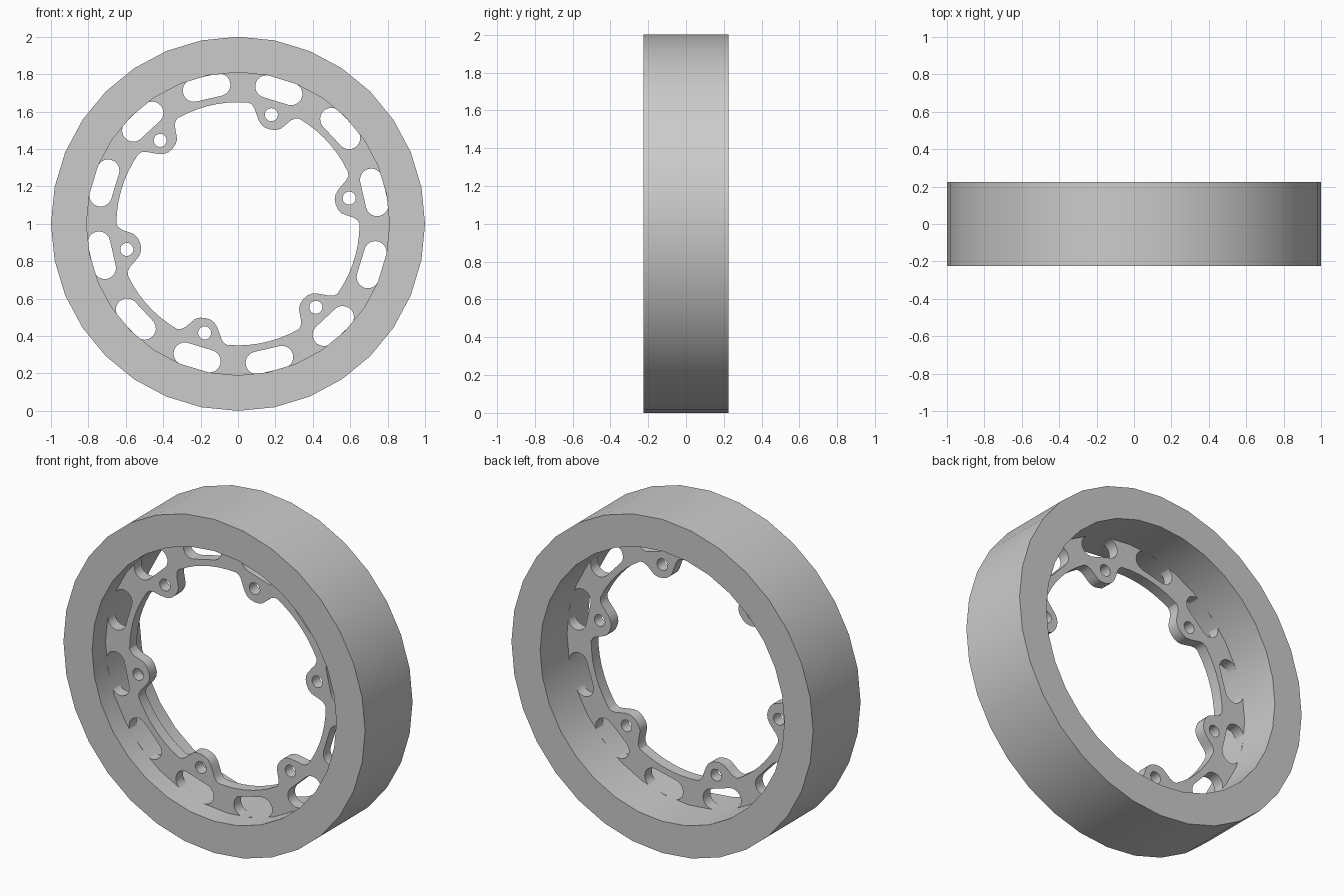
import bpy, bmesh, math

HALF_WIDTH = 0.225
CENTRE_Z = 1.0

cube = bpy.data.objects.get("Cube")
if cube:
    bpy.data.objects.remove(cube, do_unlink=True)

grey = bpy.data.materials.new("plain grey")
grey.use_nodes = True
grey.diffuse_color = (0.6, 0.6, 0.6, 1)
grey.node_tree.nodes["Principled BSDF"].inputs["Base Color"].default_value = (0.6, 0.6, 0.6, 1)


def finish(name, bm):
    """Turn a bmesh into a grey, smooth shaded object."""
    bmesh.ops.recalc_face_normals(bm, faces=bm.faces)
    mesh = bpy.data.meshes.new(name)
    bm.to_mesh(mesh)
    bm.free()
    mesh.materials.append(grey)
    obj = bpy.data.objects.new(name, mesh)
    obj.location.z = CENTRE_Z
    bpy.context.collection.objects.link(obj)
    bpy.ops.object.select_all(action='DESELECT')
    obj.select_set(True)
    bpy.context.view_layer.objects.active = obj
    bpy.ops.object.shade_smooth_by_angle(angle=math.radians(30))
    return obj


def polar(r, degrees):
    a = math.radians(degrees)
    return r * math.cos(a), r * math.sin(a)


def circle(r, count, centre=(0, 0)):
    points = [polar(r, 360 * i / count) for i in range(count)]
    return [(centre[0] + x, centre[1] + y) for x, y in points]


def ring(name, inner, outer, sides=32):
    """Square-edged ring around the y axis."""
    bm = bmesh.new()
    section = [(inner, -HALF_WIDTH), (outer, -HALF_WIDTH), (outer, HALF_WIDTH), (inner, HALF_WIDTH)]
    loops = [[bm.verts.new((x, y, z)) for x, z in circle(r, sides)] for r, y in section]
    for k in range(4):
        a, b = loops[k], loops[(k + 1) % 4]
        for i in range(sides):
            j = (i + 1) % sides
            bm.faces.new((a[i], a[j], b[j], b[i]))
    return finish(name, bm)


def slot(angle, radius=0.747, half_straight=0.069, end_radius=0.06):
    """Round-ended slot lying along the tangent at the given angle."""
    points = []
    for side in (1, -1):
        for i in range(13):
            u, v = polar(end_radius, 15 * i)
            points.append((radius + side * u, side * (half_straight + v)))
    c, s = polar(1, angle)
    return [(x * c - y * s, x * s + y * c) for x, y in points]


# Rim and the thick outer tread
ring("rim", 0.81, 0.87)
ring("tread", 0.87, 1.0)

# Inner edge of the flange: one mounting ear and the arc up to the next
EAR = [(-13, .65), (-11.5, .641), (-10, .62), (-8.6, .585), (-7.3, .558), (-5, .541),
       (-2, .533), (1, .533), (3.5, .543), (5.5, .562), (7.3, .592), (8.8, .622),
       (10.3, .642), (12, .65), (17, .65), (22, .65), (27, .65), (32, .65), (37, .65), (42, .65)]
FIRST_EAR = 13
ear_angles = [FIRST_EAR + 60 * k for k in range(6)]
inner_edge = [polar(r, a + d) for a in ear_angles for d, r in EAR]

# Flange plate with twelve slots and a bolt hole in each ear
outlines = [circle(0.84, 64), inner_edge]
outlines += [slot(FIRST_EAR + 30 * k) for k in range(12)]
outlines += [circle(0.035, 20, polar(0.61, a)) for a in ear_angles]

curve = bpy.data.curves.new("flange_outline", 'CURVE')
curve.dimensions = '2D'
curve.fill_mode = 'BOTH'
curve.extrude = 0.034
for outline in outlines:
    spline = curve.splines.new('POLY')
    spline.points.add(len(outline) - 1)
    for point, (x, y) in zip(spline.points, outline):
        point.co = (x, y, 0, 1)
    spline.use_cyclic_u = True

helper = bpy.data.objects.new("flange_outline", curve)
bpy.context.collection.objects.link(helper)
bpy.context.view_layer.update()
plate = bpy.data.meshes.new_from_object(helper.evaluated_get(bpy.context.evaluated_depsgraph_get()))
bm = bmesh.new()
bm.from_mesh(plate)
bpy.data.objects.remove(helper, do_unlink=True)
bpy.data.meshes.remove(plate)
bmesh.ops.remove_doubles(bm, verts=bm.verts, dist=0.0005)

# Stand the plate upright, a little in front of the middle
for v in bm.verts:
    x, y, z = v.co
    v.co = (x, -z - 0.064, y)
finish("slotted_flange", bm)
